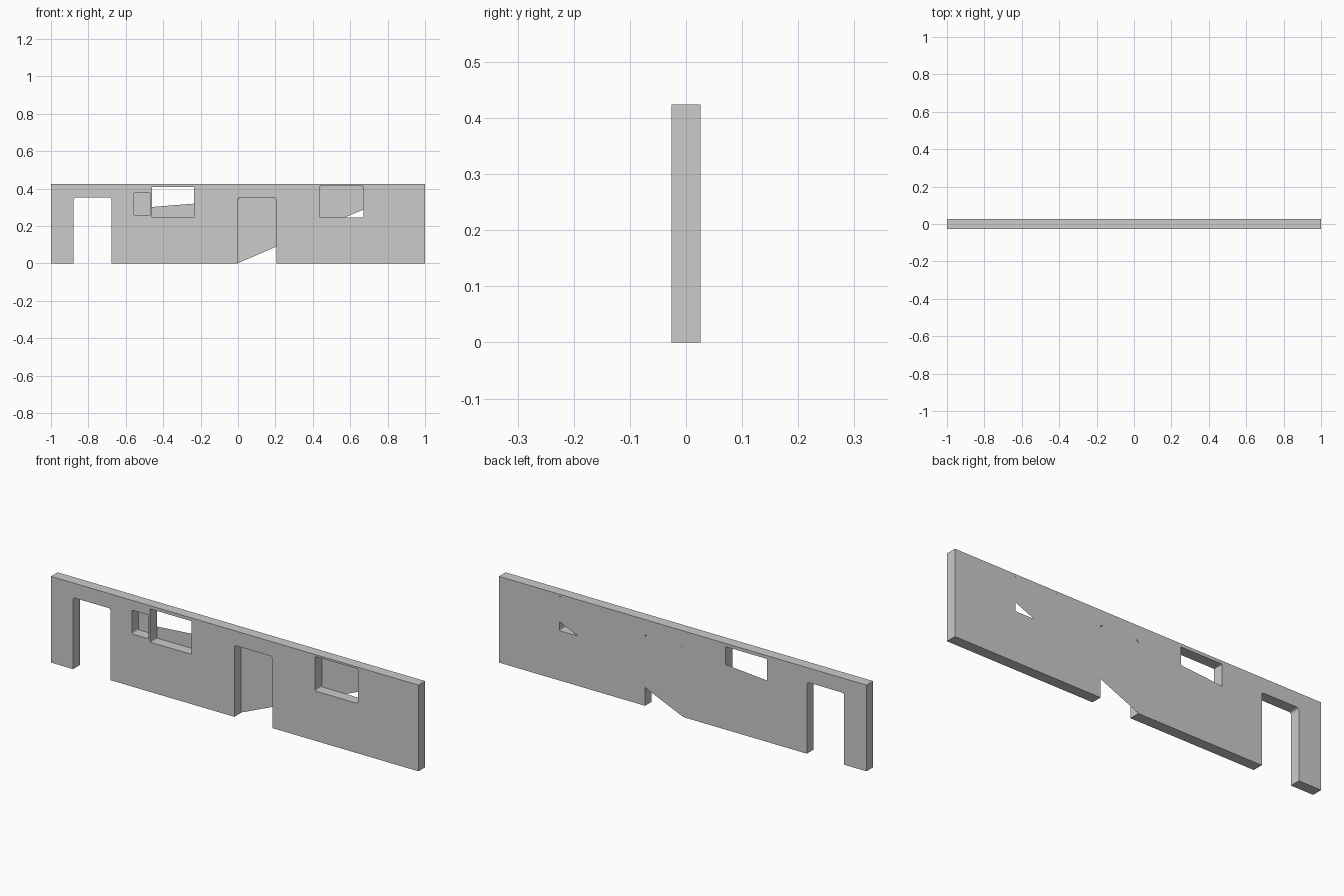
import bpy, bmesh, math
from mathutils import Matrix

if "Cube" in bpy.data.objects:
    bpy.data.objects.remove(bpy.data.objects["Cube"])

HALF_T = 0.026   # half wall thickness
HEIGHT = 0.424


def corner(cx, cz, r, start, sweep, n=3):
    """Points of a small rounded corner."""
    return [(cx + r * math.cos(start + sweep * i / n),
             cz + r * math.sin(start + sweep * i / n)) for i in range(n + 1)]


def door(x0, x1, top, r=0.012):
    """Door notch, walked left to right from the floor."""
    q = math.pi / 2
    return ([(x0, 0)] + corner(x0 + r, top - r, r, math.pi, -q)
            + corner(x1 - r, top - r, r, q, -q) + [(x1, 0)])


def window(x0, x1, z0, z1, r=0.006):
    """Window outline with eased corners."""
    q = math.pi / 2
    return (corner(x1 - r, z1 - r, r, 0, q) + corner(x0 + r, z1 - r, r, q, q)
            + corner(x0 + r, z0 + r, r, 2 * q, q) + corner(x1 - r, z0 + r, r, 3 * q, q))


def extruded_wall(name, loops):
    """Fill nested outlines, extrude through the wall and stand it upright."""
    cu = bpy.data.curves.new(name + "_profile", 'CURVE')
    cu.dimensions = '2D'
    cu.fill_mode = 'BOTH'
    cu.extrude = HALF_T
    for pts in loops:
        sp = cu.splines.new('POLY')
        sp.points.add(len(pts) - 1)
        for p, (x, z) in zip(sp.points, pts):
            p.co = (x, z, 0, 1)
        sp.use_cyclic_u = True
    tmp = bpy.data.objects.new(name + "_profile", cu)
    bpy.context.collection.objects.link(tmp)
    dg = bpy.context.evaluated_depsgraph_get()
    me = bpy.data.meshes.new_from_object(tmp.evaluated_get(dg))
    bpy.data.objects.remove(tmp)
    me.transform(Matrix.Rotation(math.pi / 2, 4, 'X'))
    bm = bmesh.new()
    bm.from_mesh(me)
    bmesh.ops.remove_doubles(bm, verts=bm.verts, dist=1e-5)
    bmesh.ops.recalc_face_normals(bm, faces=bm.faces)
    for f in bm.faces:
        f.smooth = False
    bm.to_mesh(me)
    bm.free()
    me.name = name
    bpy.context.collection.objects.link(bpy.data.objects.new(name, me))


def back_skin(name, pts):
    """Thin sheet closing part of an opening, flush with the back face."""
    me = bpy.data.meshes.new(name)
    verts = [(x, HALF_T, z) for x, z in reversed(pts)]
    me.from_pydata(verts, [], [list(range(len(pts)))])
    me.update()
    bpy.context.collection.objects.link(bpy.data.objects.new(name, me))


# Wall with two door notches and three windows
outline = ([(-1, 0)] + door(-0.879, -0.676, 0.352) + door(-0.002, 0.205, 0.352)
           + [(1, 0), (1, HEIGHT), (-1, HEIGHT)])
small = window(-0.559, -0.468, 0.259, 0.376)
wide = window(-0.46, -0.234, 0.245, 0.408, 0.003)
right = window(0.438, 0.67, 0.245, 0.415)
extruded_wall("wall", [outline, small, wide, right])

# Sheets on the back that partly close the openings
back_skin("small_window_back", small)
back_skin("wide_window_back", [(-0.46, 0.245), (-0.234, 0.245), (-0.234, 0.32), (-0.46, 0.302)])
back_skin("right_window_back", [(0.438, 0.245), (0.569, 0.245), (0.67, 0.288),
                                (0.67, 0.409), (0.664, 0.415), (0.444, 0.415), (0.438, 0.409)])
back_skin("door_back", [(-0.002, 0.001), (0.205, 0.09), (0.205, 0.34),
                        (0.193, 0.352), (0.01, 0.352), (-0.002, 0.34)])
